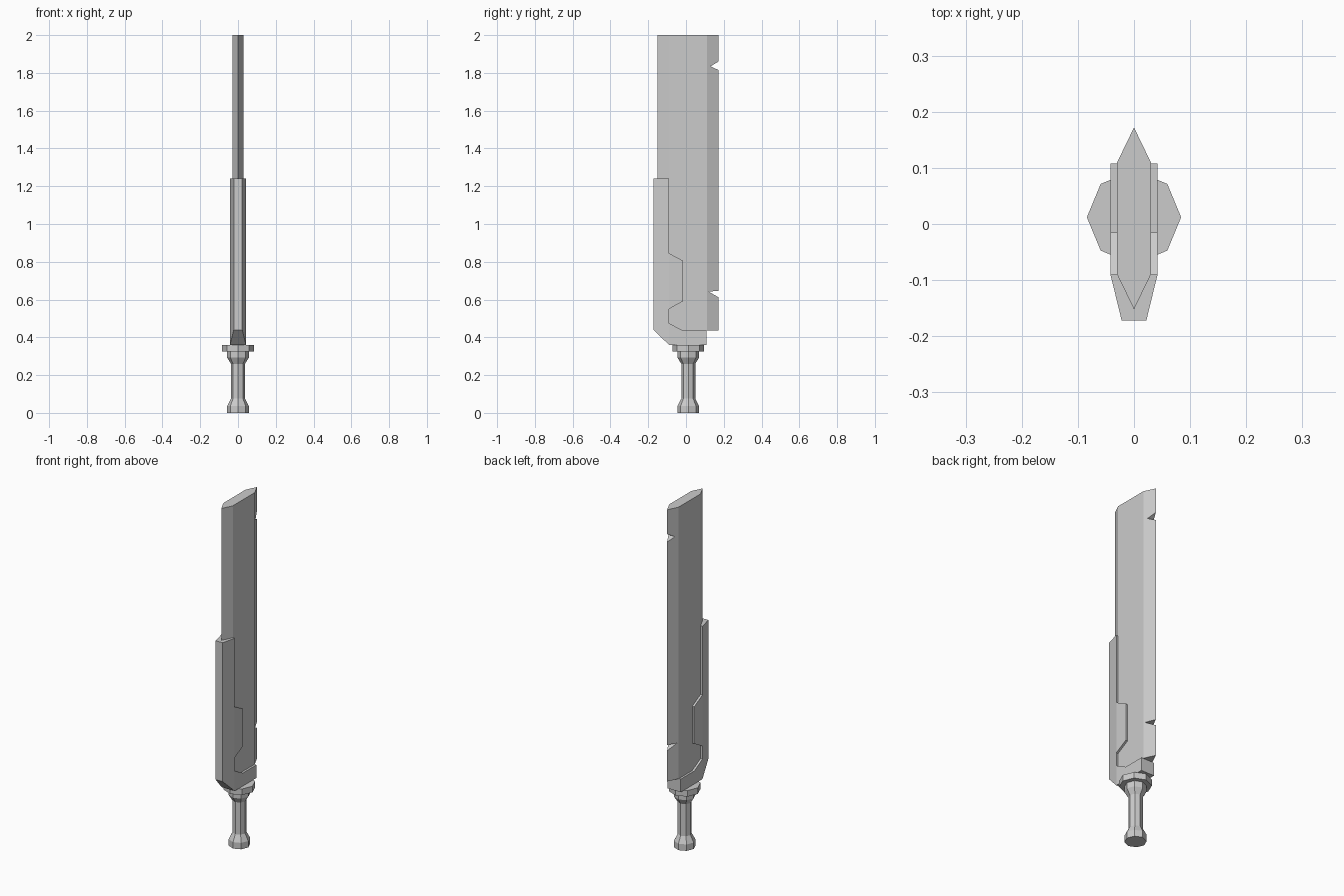
import bpy, bmesh, math

if "Cube" in bpy.data.objects:
    bpy.data.objects.remove(bpy.data.objects["Cube"])


def finish(name, bm):
    bmesh.ops.remove_doubles(bm, verts=bm.verts, dist=1e-5)
    bmesh.ops.recalc_face_normals(bm, faces=bm.faces)
    mesh = bpy.data.meshes.new(name)
    bm.to_mesh(mesh)
    bm.free()
    obj = bpy.data.objects.new(name, mesh)
    bpy.context.collection.objects.link(obj)
    return obj


def slab(name, regions, half_width):
    """Mirror (y, z) side regions across x; thickness depends on y."""
    bm = bmesh.new()
    for side in (1, -1):
        for region in regions:
            bm.faces.new([bm.verts.new((side * half_width(y), y, z)) for y, z in region])
    # close the rim along every outline edge not shared by two regions
    edges = [(r[i - 1], r[i]) for r in regions for i in range(len(r))]
    for a, b in edges:
        if (b, a) in edges:
            continue
        wa, wb = half_width(a[0]), half_width(b[0])
        if wa == 0 and wb == 0:
            continue
        pts = [(wa, *a), (wb, *b)]
        if wb > 0:
            pts.append((-wb, *b))
        if wa > 0:
            pts.append((-wa, *a))
        bm.faces.new([bm.verts.new(p) for p in pts])
    return finish(name, bm)


# Blade: flat middle with two bevelled edges, notches in the cutting edge
LO, HI = 0.435, 2.0
BACK, RIDGE_B, RIDGE_F, EDGE = -0.152, -0.09, 0.11, 0.172


def blade_width(y):
    if y < RIDGE_B:
        return 0.03 * (y - BACK) / (RIDGE_B - BACK)
    if y > RIDGE_F:
        return 0.03 * (EDGE - y) / (EDGE - RIDGE_F)
    return 0.03


slab("blade", [
    [(BACK, LO), (RIDGE_B, LO), (RIDGE_B, HI), (BACK, HI)],
    [(RIDGE_B, LO), (RIDGE_F, LO), (RIDGE_F, HI), (RIDGE_B, HI)],
    [(RIDGE_F, LO), (EDGE, LO), (EDGE, 0.612), (0.118, 0.643), (EDGE, 0.645),
     (EDGE, 1.815), (0.13, 1.835), (EDGE, 1.86), (EDGE, HI), (RIDGE_F, HI)],
], blade_width)

# Sheath: tapered spine, raised side tab and bottom bracket
SPINE = -0.172
slab("sheath", [
    [(SPINE, 0.44), (RIDGE_B, 0.36), (RIDGE_B, 0.475), (RIDGE_B, 0.55),
     (RIDGE_B, 0.845), (RIDGE_B, 1.24), (SPINE, 1.24)],
    [(RIDGE_B, 0.55), (-0.015, 0.592), (-0.015, 0.805), (RIDGE_B, 0.845)],
    [(RIDGE_B, 0.36), (0.108, 0.36), (0.108, 0.435), (-0.015, 0.435), (RIDGE_B, 0.475)],
], lambda y: 0.022 if y < RIDGE_B else 0.042)


def turned(name, profile, sides=8, cy=0.012):
    """Low-poly lathe of (radius, z) rings about a vertical axis."""
    bm = bmesh.new()
    rings = []
    for r, z in profile:
        rings.append([bm.verts.new((r * math.cos(math.tau * i / sides),
                                    cy + r * math.sin(math.tau * i / sides), z))
                      for i in range(sides)])
    for a, b in zip(rings, rings[1:]):
        for i in range(sides):
            j = (i + 1) % sides
            bm.faces.new((a[i], a[j], b[j], b[i]))
    bm.faces.new(rings[0])
    bm.faces.new(rings[-1])
    return finish(name, bm)


# Grip with flared ends, and the collar above it
turned("grip", [(0.057, 0), (0.057, 0.037), (0.037, 0.075), (0.037, 0.26),
                (0.057, 0.292), (0.057, 0.325)])
turned("collar", [(0.084, 0.325), (0.084, 0.36)])
